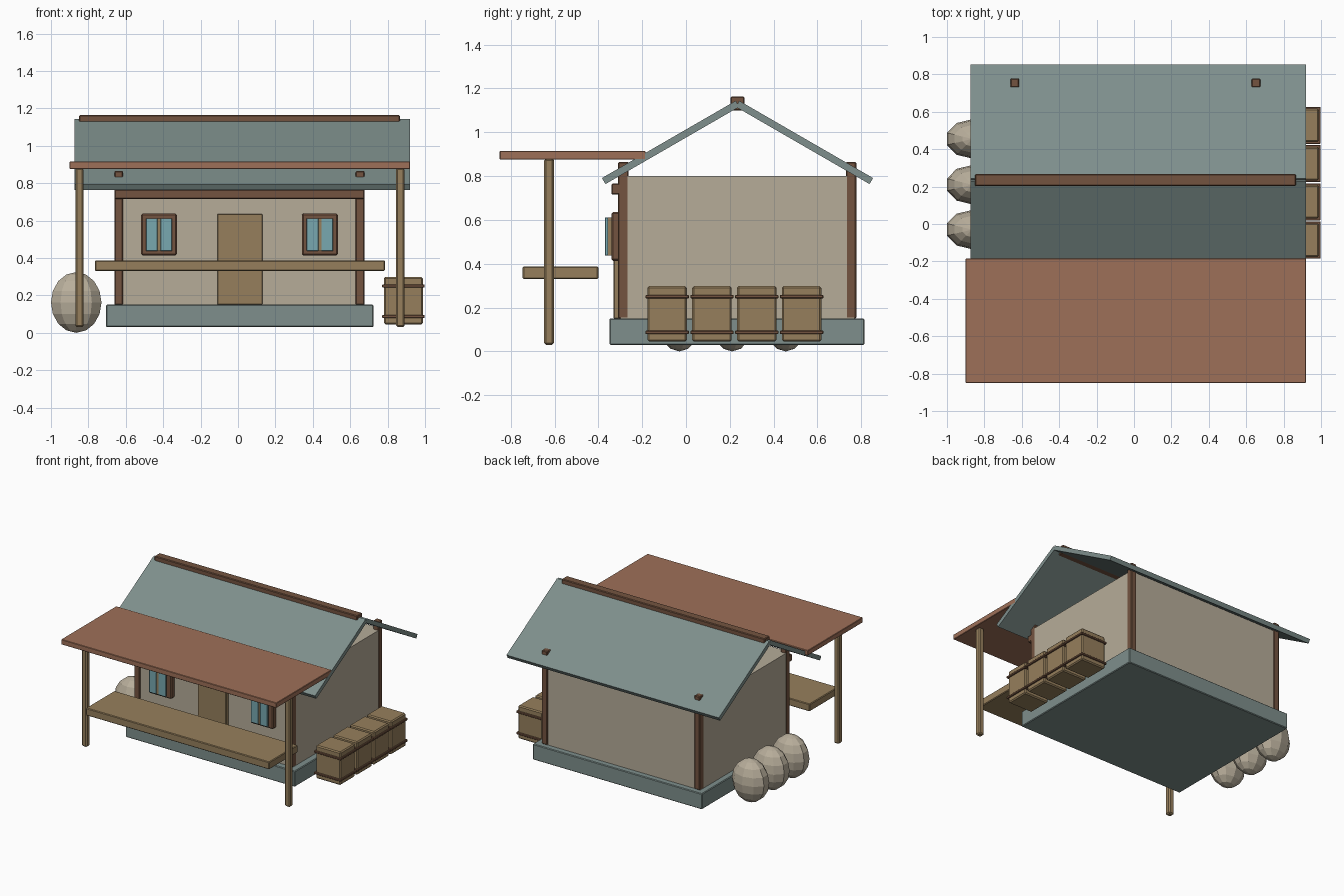
import bpy, bmesh, math
from mathutils import Matrix, Vector

if "Cube" in bpy.data.objects:
    bpy.data.objects.remove(bpy.data.objects["Cube"])


def srgb(r, g, b):
    f = lambda c: c / 12.92 if c <= 0.04045 else ((c + 0.055) / 1.055) ** 2.4
    return (f(r / 255), f(g / 255), f(b / 255), 1.0)


def material(name, rgb):
    m = bpy.data.materials.new(name)
    m.diffuse_color = srgb(*rgb)
    m.use_nodes = True
    m.node_tree.nodes["Principled BSDF"].inputs["Base Color"].default_value = m.diffuse_color
    return m


SLATE = material("slate teal", (126, 143, 140))
CLAY = material("clay red", (158, 112, 88))
OAK = material("light oak", (150, 127, 92))
DARK = material("dark timber", (116, 84, 64))
PLASTER = material("plaster", (182, 172, 153))
SACK = material("sack cloth", (184, 174, 155))
GLASS = material("window glass", (120, 168, 176))


def finish(name, bm, mat, bevel=0.0):
    mesh = bpy.data.meshes.new(name)
    bm.to_mesh(mesh)
    bm.free()
    mesh.materials.append(mat)
    ob = bpy.data.objects.new(name, mesh)
    bpy.context.collection.objects.link(ob)
    if bevel:
        mod = ob.modifiers.new("soft edges", "BEVEL")
        mod.width, mod.segments = bevel, 1
    return ob


def box(name, mat, x, y, z, bevel=0.005):
    """Box from (min, max) ranges on each axis."""
    bm = bmesh.new()
    size = [b - a for a, b in (x, y, z)]
    mid = Vector([(a + b) / 2 for a, b in (x, y, z)])
    bmesh.ops.create_cube(bm, size=1, matrix=Matrix.Translation(mid) @ Matrix.Diagonal((*size, 1)))
    return finish(name, bm, mat, bevel)


# House body
box("foundation", SLATE, (-0.705, 0.725), (-0.35, 0.815), (0.03, 0.15))
box("walls", PLASTER, (-0.66, 0.675), (-0.30, 0.77), (0.15, 0.80), 0)
for side, x in (("left", (-0.661, -0.614)), ("right", (0.629, 0.676))):
    box(f"{side}_front_corner_post", DARK, x, (-0.31, -0.262), (0.15, 0.865))
    box(f"{side}_back_corner_post", DARK, x, (0.73, 0.777), (0.15, 0.865))
box("front_header_beam", DARK, (-0.66, 0.675), (-0.34, -0.295), (0.715, 0.766))

# Door and windows
box("door", OAK, (-0.11, 0.13), (-0.33, -0.295), (0.15, 0.635), 0.003)
for side, cx in (("left", -0.4225), ("right", 0.4375)):
    box(f"{side}_window_frame", DARK, (cx - 0.096, cx + 0.096), (-0.34, -0.295), (0.413, 0.637), 0.008)
    box(f"{side}_window_mullion", OAK, (cx - 0.008, cx + 0.008), (-0.367, -0.335), (0.437, 0.612), 0)
    for s in (-1, 1):
        a, b = sorted((cx + s * 0.008, cx + s * 0.07))
        box(f"{side}_window_pane", GLASS, (a, b), (-0.37, -0.355), (0.437, 0.612), 0.002)

# Gable roof: five plank rows on each slope
RIDGE_Y, RIDGE_Z, SLOPE, LENGTH, ROWS = 0.235, 1.13, math.radians(30), 0.705, 5
for side, s in (("front", -1), ("back", 1)):
    for i in range(ROWS):
        bm = bmesh.new()
        row = LENGTH / ROWS
        m = (Matrix.Translation((0.0225, RIDGE_Y, RIDGE_Z)) @ Matrix.Rotation(-s * SLOPE, 4, "X")
             @ Matrix.Translation((0, s * row * (i + 0.5), 0)) @ Matrix.Diagonal((1.795, row, 0.032, 1)))
        bmesh.ops.create_cube(bm, size=1, matrix=m)
        finish(f"{side}_roof_row", bm, SLATE)
box("ridge_cap", DARK, (-0.85, 0.865), (0.203, 0.267), (1.10, 1.163))

# Porch: awning, posts and long counter
box("awning", CLAY, (-0.90, 0.92), (-0.85, -0.185), (0.876, 0.915), 0.003)
for side, cx in (("left", -0.848), ("right", 0.868)):
    box(f"{side}_awning_post", OAK, (cx - 0.022, cx + 0.022), (-0.647, -0.603), (0.03, 0.88), 0.008)
box("counter", OAK, (-0.765, 0.785), (-0.745, -0.40), (0.33, 0.387))

# Banded crates along the right wall
for i in range(4):
    y = -0.176 + 0.2045 * i
    box("crate", OAK, (0.78, 0.988), (y, y + 0.18), (0.045, 0.298), 0.008)
    for z in (0.087, 0.25):
        box("crate_band", DARK, (0.77, 0.998), (y - 0.009, y + 0.189), (z - 0.008, z + 0.008), 0.003)

# Round sacks along the left wall
for y in (-0.03, 0.21, 0.455):
    bm = bmesh.new()
    bmesh.ops.create_uvsphere(bm, u_segments=10, v_segments=8, radius=1, matrix=Matrix.Translation(
        (-0.865, y, 0.162)) @ Matrix.Diagonal((0.142, 0.105, 0.162, 1)))
    finish("sack", bm, SACK)
